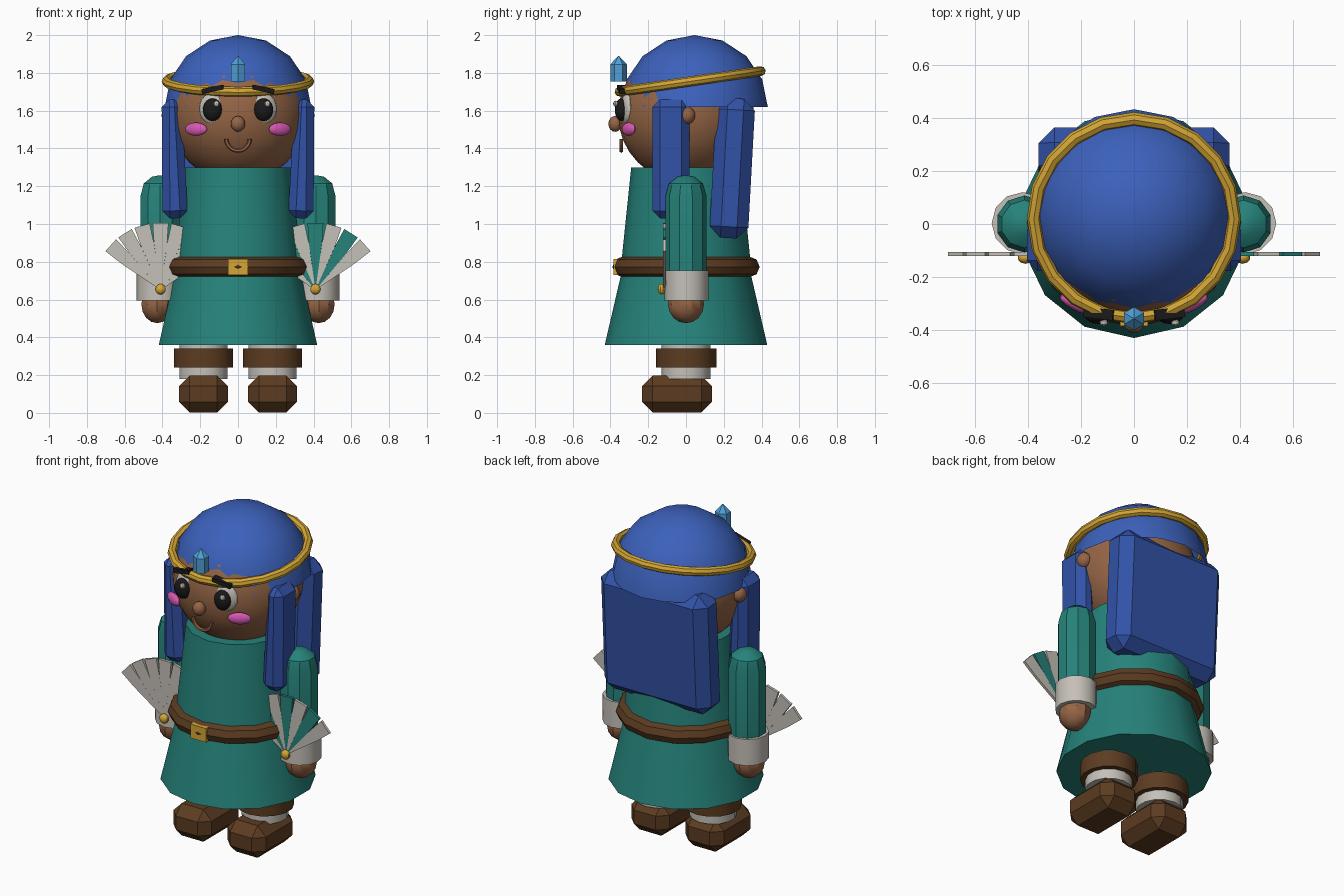
import bpy, bmesh, math
from mathutils import Matrix, Vector, Euler

if "Cube" in bpy.data.objects:
    bpy.data.objects.remove(bpy.data.objects["Cube"])


def material(name, rgb):
    m = bpy.data.materials.new(name)
    m.diffuse_color = (*rgb, 1)
    m.use_nodes = True
    m.node_tree.nodes["Principled BSDF"].inputs["Base Color"].default_value = m.diffuse_color
    return m


SKIN = material("skin", (.30, .13, .06))
TEAL = material("teal cloth", (.019, .223, .195))
CREAM = material("cream", (.56, .53, .48))
BROWN = material("brown leather", (.107, .045, .015))
GOLD = material("gold", (.66, .38, .035))
BLUE = material("blue hair", (.045, .12, .50))
NAVY = material("dark blue hair", (.032, .085, .39))
BLACK = material("black", (.01, .01, .01))
PINK = material("pink", (.68, .10, .45))
GEM = material("light blue gem", (.08, .35, .68))


def make(name, bm, mat, loc=(0, 0, 0), rot=(0, 0, 0), scale=(1, 1, 1), smooth=True):
    bm.transform(Matrix.LocRotScale(Vector(loc), Euler(rot), Vector(scale)))
    bmesh.ops.recalc_face_normals(bm, faces=bm.faces)
    me = bpy.data.meshes.new(name)
    bm.to_mesh(me)
    bm.free()
    me.materials.append(mat)
    ob = bpy.data.objects.new(name, me)
    bpy.context.collection.objects.link(ob)
    if smooth:
        bpy.context.view_layer.objects.active = ob
        ob.select_set(True)
        bpy.ops.object.shade_smooth_by_angle(angle=math.radians(32))
        ob.select_set(False)
    return ob


def ball(name, mat, loc, size, seg=16, rings=10, rot=(0, 0, 0)):
    bm = bmesh.new()
    bmesh.ops.create_uvsphere(bm, u_segments=seg, v_segments=rings, radius=1)
    return make(name, bm, mat, loc, rot, size)


def lathe(name, mat, profile, seg, loc=(0, 0, 0), rot=(0, 0, 0), closed=False, smooth=True):
    """Spin (radius, z) points round z, first vertex on the front."""
    bm = bmesh.new()
    rows = []
    for r, z in profile:
        rows.append([bm.verts.new((r * math.sin(2 * math.pi * i / seg),
                                   -r * math.cos(2 * math.pi * i / seg), z)) for i in range(seg)])
    pairs = list(zip(rows, rows[1:])) + ([(rows[-1], rows[0])] if closed else [])
    for a, b in pairs:
        for i in range(seg):
            j = (i + 1) % seg
            bm.faces.new((a[i], a[j], b[j], b[i]))
    if not closed:
        bm.faces.new(rows[0])
        bm.faces.new(rows[-1])
    return make(name, bm, mat, loc, rot, smooth=smooth)


def ring(name, mat, major, minor, seg, sides, loc, rot=(0, 0, 0)):
    pts = [(major + minor * math.cos(2 * math.pi * k / sides),
            minor * math.sin(2 * math.pi * k / sides)) for k in range(sides)]
    return lathe(name, mat, pts, seg, loc, rot, closed=True)


def block(name, mat, loc, size, bevel=0, rot=(0, 0, 0), taper=1):
    """Chamfered box given by full sizes; taper narrows the top in x."""
    bm = bmesh.new()
    bmesh.ops.create_cube(bm, size=1)
    for v in bm.verts:
        v.co = Vector(a * b for a, b in zip(v.co, size))
        if v.co.z > 0:
            v.co.x *= taper
    if bevel:
        bmesh.ops.bevel(bm, geom=bm.edges[:], offset=bevel, segments=1, affect='EDGES')
    return make(name, bm, mat, loc, rot, smooth=False)


def plate(name, mat, outline, loc, angle, depth):
    """Flat xz outline given thickness along y and leaned sideways."""
    bm = bmesh.new()
    f = bm.faces.new([bm.verts.new((x, -depth / 2, z)) for x, z in outline])
    ext = bmesh.ops.extrude_face_region(bm, geom=[f])
    bmesh.ops.translate(bm, vec=(0, depth, 0),
                        verts=[g for g in ext["geom"] if isinstance(g, bmesh.types.BMVert)])
    return make(name, bm, mat, loc, (0, angle, 0), smooth=False)


# Robe and belt
lathe("robe_skirt", TEAL, [(.43, .36), (.335, .77)], 14)
lathe("robe_top", TEAL, [(.345, .77), (.29, 1.30)], 14)
ring("belt", BROWN, .335, .055, 14, 8, (0, 0, .773))
block("belt_buckle", GOLD, (0, -.36, .773), (.105, .05, .085))

# Head and face
ball("head", SKIN, (0, 0, 1.58), (.365, .36, .36), 24, 16)
ball("nose", SKIN, (0, -.375, 1.53), (.038, .036, .042), 12, 8)
bm = bmesh.new()
rows = []
for i in range(13):
    a = math.pi * i / 12
    rows.append([bm.verts.new(((.062 + .011 * math.cos(t)) * math.cos(a), .011 * math.sin(t),
                               -(.062 + .011 * math.cos(t)) * math.sin(a)))
                 for t in [math.pi * k / 3 for k in range(6)]])
for p, q in zip(rows, rows[1:]):
    for k in range(6):
        bm.faces.new((p[k], p[(k + 1) % 6], q[(k + 1) % 6], q[k]))
bm.faces.new(rows[0])
bm.faces.new(rows[-1])
make("smile", bm, SKIN, (0, -.343, 1.45))

for s, side in ((-1, "left"), (1, "right")):
    ball(f"eye_white_{side}", CREAM, (s * .137, -.312, 1.61), (.07, .03, .083), rot=(0, 0, s * .25))
    ball(f"pupil_{side}", BLACK, (s * .135, -.342, 1.605), (.051, .035, .06))
    ball(f"eye_glint_{side}", CREAM, (s * .135 + .021, -.372, 1.637), (.016, .014, .016), 8, 6)
    block(f"eyebrow_{side}", BLACK, (s * .133, -.338, 1.713), (.115, .04, .026),
          rot=(0, s * .2, s * .12))
    ball(f"cheek_{side}", PINK, (s * .222, -.303, 1.502), (.066, .022, .035), rot=(0, 0, s * .5))
    ball(f"ear_{side}", SKIN, (s * .365, .005, 1.575), (.04, .044, .046), 12, 8)

# Hair cap, headband and gem
bm = bmesh.new()
bmesh.ops.create_uvsphere(bm, u_segments=16, v_segments=8, radius=.388)
bmesh.ops.delete(bm, geom=[v for v in bm.verts if v.co.z < -.01], context='VERTS')
make("hair_cap", bm, BLUE, (0, .045, 1.62), scale=(1, 1, .98))
ring("headband", GOLD, .378, .026, 20, 8, (0, .022, 1.755), (.145, 0, 0))
lathe("forehead_gem", GEM, [(.044, 1.755), (.044, 1.845), (.002, 1.89)], 6,
      (0, -.357, 0), smooth=False)

# Hanging hair
block("back_hair", NAVY, (0, .245, 1.295), (.72, .205, .74), .06, (-.055, 0, 0))
for s, side in ((-1, "left"), (1, "right")):
    block(f"side_lock_{side}", NAVY, (s * .342, -.08, 1.345), (.135, .195, .63), .04,
          (0, s * .03, 0), taper=.78)

# Arms, legs and fans
for s, side in ((-1, "left"), (1, "right")):
    x = s * .413
    lathe(f"sleeve_{side}", TEAL, [(.108, .74), (.108, 1.15), (.09, 1.215), (.045, 1.25), (.01, 1.257)],
          10, (x, 0, 0))
    lathe(f"cuff_{side}", CREAM, [(.117, .595), (.117, .755)], 12, (s * .42, .003, 0))
    ball(f"hand_{side}", SKIN, (s * .428, 0, .575), (.088, .095, .1), 10, 8)

    lx = s * .183
    lathe(f"sock_{side}", CREAM, [(.13, .18), (.13, .37)], 14, (lx, 0, 0))
    lathe(f"boot_cuff_{side}", BROWN, [(.16, .24), (.16, .34)], 14, (lx, .002, 0))
    block(f"shoe_{side}", BROWN, (lx, -.048, .1), (.258, .37, .196), .056)

    # Seven blades; the right-hand fan alternates cream and teal
    blade = [(0, 0), (.035, .25), (.042, .355), (-.042, .355), (-.035, .25)]
    for k in range(-3, 4):
        mat = TEAL if s > 0 and k % 2 == 0 else CREAM
        plate(f"fan_blade_{side}_{k + 4}", mat, blade, (s * .41, -.113, .65),
              math.radians(16 * k), .016)
    ball(f"fan_pivot_{side}", GOLD, (s * .41, -.128, .655), (.028, .022, .028), 10, 8)
